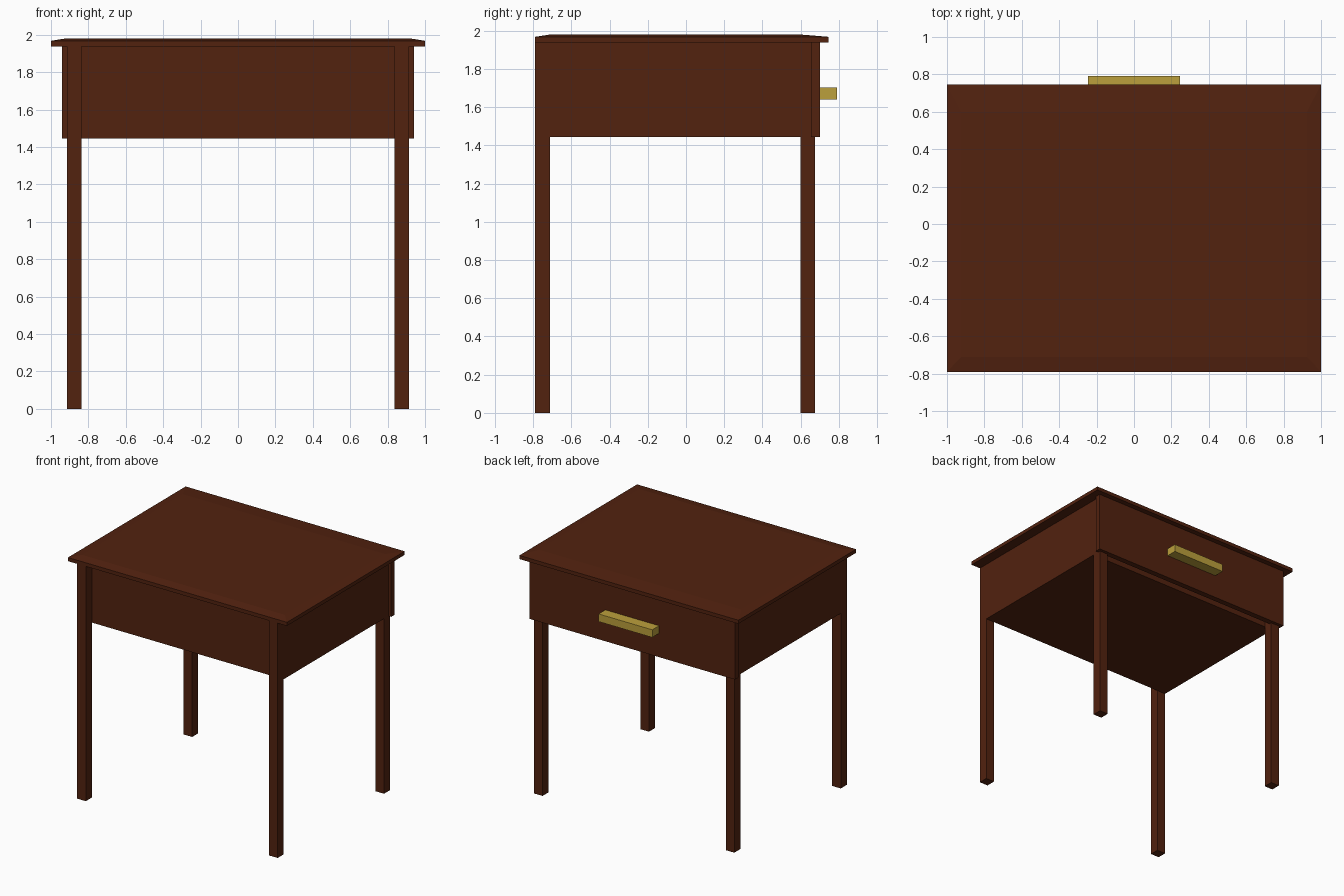
import bpy
import bmesh

if "Cube" in bpy.data.objects:
    bpy.data.objects.remove(bpy.data.objects["Cube"])


def material(name, color):
    m = bpy.data.materials.new(name)
    m.diffuse_color = (*color, 1.0)
    m.use_nodes = True
    m.node_tree.nodes["Principled BSDF"].inputs["Base Color"].default_value = m.diffuse_color
    return m


wood = material("dark_red_wood", (0.085, 0.016, 0.0047))
brass = material("brass", (0.50, 0.35, 0.045))


def finish(bm, name, mat):
    bmesh.ops.recalc_face_normals(bm, faces=bm.faces)
    mesh = bpy.data.meshes.new(name)
    bm.to_mesh(mesh)
    bm.free()
    mesh.materials.append(mat)
    obj = bpy.data.objects.new(name, mesh)
    bpy.context.collection.objects.link(obj)
    return obj


def box(name, lo, hi, mat=wood):
    bm = bmesh.new()
    bmesh.ops.create_cube(bm, size=1.0)
    for v in bm.verts:
        v.co = [(a + b) / 2 + c * (b - a) for a, b, c in zip(lo, hi, v.co)]
    return finish(bm, name, mat)


APRON_Z, TOP_Z = 1.445, 1.938

# Four square legs running up to the top
for side, sx in (("left", -1), ("right", 1)):
    x0, x1 = sorted((sx * 0.837, sx * 0.915))
    box(f"front_{side}_leg", (x0, -0.79, 0), (x1, -0.712, TOP_Z))
    box(f"back_{side}_leg", (x0, 0.598, 0), (x1, 0.676, TOP_Z))
    # Side panel, flush with the outer faces of the legs
    box(f"{side}_side_panel", (x0, -0.712, APRON_Z), (x1, 0.598, TOP_Z))

# Closed drawer case between the side panels, set back behind the front legs
box("drawer_case", (-0.837, -0.712, APRON_Z), (0.837, 0.598, TOP_Z))

# Wide drawer front and its pull bar on the back side
box("drawer_front", (-0.94, 0.655, APRON_Z), (0.94, 0.702, TOP_Z))
box("drawer_handle", (-0.245, 0.702, 1.641), (0.245, 0.79, 1.704), brass)

# Table top: flat slab with a shallow sloped border
bm = bmesh.new()
rings = []
for x, y0, y1, z in ((1.0, -0.79, 0.745, TOP_Z),
                     (1.0, -0.79, 0.745, 1.968),
                     (0.925, -0.712, 0.60, 1.98)):
    rings.append([bm.verts.new(p) for p in
                  ((-x, y0, z), (x, y0, z), (x, y1, z), (-x, y1, z))])
for a, b in zip(rings, rings[1:]):
    for i in range(4):
        j = (i + 1) % 4
        bm.faces.new((a[i], a[j], b[j], b[i]))
bm.faces.new(rings[0])
bm.faces.new(rings[-1])
finish(bm, "table_top", wood)
